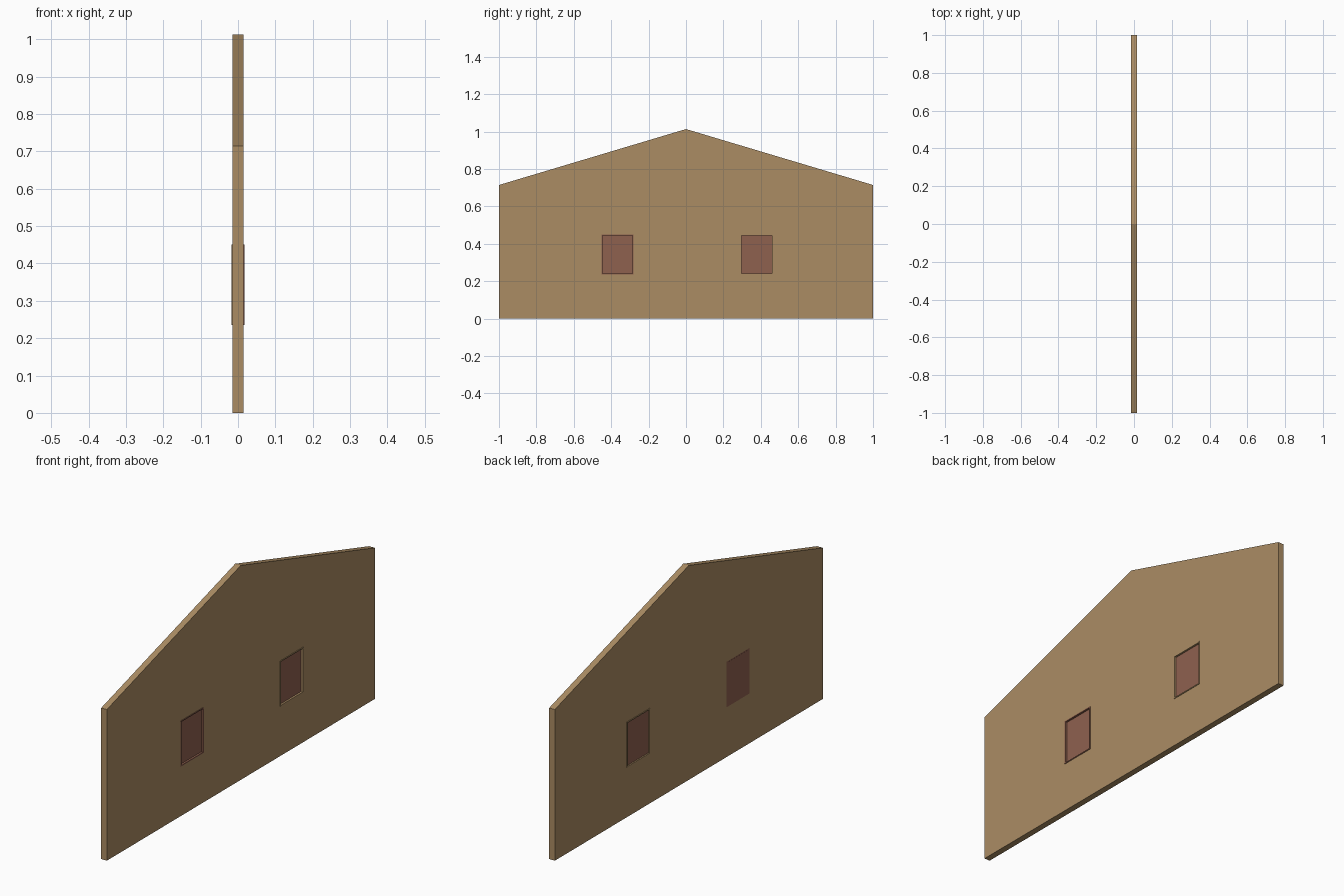
import bpy, bmesh

if "Cube" in bpy.data.objects:
    bpy.data.objects.remove(bpy.data.objects["Cube"])

HALF = 0.0147  # half wall thickness


def material(name, rgb):
    m = bpy.data.materials.new(name)
    m.diffuse_color = (*rgb, 1)
    m.use_nodes = True
    m.node_tree.nodes["Principled BSDF"].inputs["Base Color"].default_value = m.diffuse_color
    return m


TAN = material("tan wall", (0.41, 0.265, 0.127))
RED = material("red brown", (0.275, 0.12, 0.078))


def finish(name, bm, mat):
    bmesh.ops.recalc_face_normals(bm, faces=bm.faces)
    me = bpy.data.meshes.new(name)
    bm.to_mesh(me)
    bm.free()
    me.materials.append(mat)
    ob = bpy.data.objects.new(name, me)
    bpy.context.collection.objects.link(ob)
    return ob


def extrude_profile(name, pts, x0, x1, mat):
    """Extrude a (y, z) outline along x."""
    bm = bmesh.new()
    f = bm.faces.new([bm.verts.new((x0, y, z)) for y, z in pts])
    new = bmesh.ops.extrude_face_region(bm, geom=[f])["geom"]
    bmesh.ops.translate(bm, vec=(x1 - x0, 0, 0),
                        verts=[v for v in new if isinstance(v, bmesh.types.BMVert)])
    return finish(name, bm, mat)


def rect(y0, y1, z0, z1):
    return [(y0, z0), (y1, z0), (y1, z1), (y0, z1)]


def frame(name, y0, y1, z0, z1, w, x0, x1, mat):
    """Hollow rectangular rim running through the wall."""
    outer, inner = rect(y0, y1, z0, z1), rect(y0 + w, y1 - w, z0 + w, z1 - w)
    bm = bmesh.new()
    loops = [[bm.verts.new((x, y, z)) for y, z in p]
             for x, p in ((x0, outer), (x1, outer), (x1, inner), (x0, inner))]
    for k in range(4):
        a, b = loops[k], loops[(k + 1) % 4]
        for i in range(4):
            j = (i + 1) % 4
            bm.faces.new((a[i], a[j], b[j], b[i]))
    return finish(name, bm, mat)


# gable wall
wall = extrude_profile("gable_wall", [(-1, 0), (1, 0), (1, 0.714), (0, 1.013), (-1, 0.714)],
                       -HALF, HALF, TAN)

# windows: name, y range, rim x range, pane x range, rim colour
Z0, Z1, W = 0.235, 0.45, 0.005
windows = [
    ("left_window", -0.452, -0.28, -HALF, 0.0172, -0.0152, 0.008, RED),
    ("right_window", 0.292, 0.464, -0.0172, 0.0172, -0.011, 0.008, TAN),
]
for name, y0, y1, rx0, rx1, px0, px1, mat in windows:
    # opening through the wall
    cutter = extrude_profile(name + "_cutter", rect(y0, y1, Z0, Z1), -0.1, 0.1, TAN)
    cutter.hide_render = True
    cutter.hide_set(True)
    mod = wall.modifiers.new(name + " opening", 'BOOLEAN')
    mod.operation = 'DIFFERENCE'
    mod.solver = 'EXACT'
    mod.object = cutter
    # rim and recessed pane
    frame(name + "_rim", y0, y1, Z0, Z1, W, rx0, rx1, mat)
    extrude_profile(name + "_pane", rect(y0 + W, y1 - W, Z0 + W, Z1 - W), px0, px1, RED)
